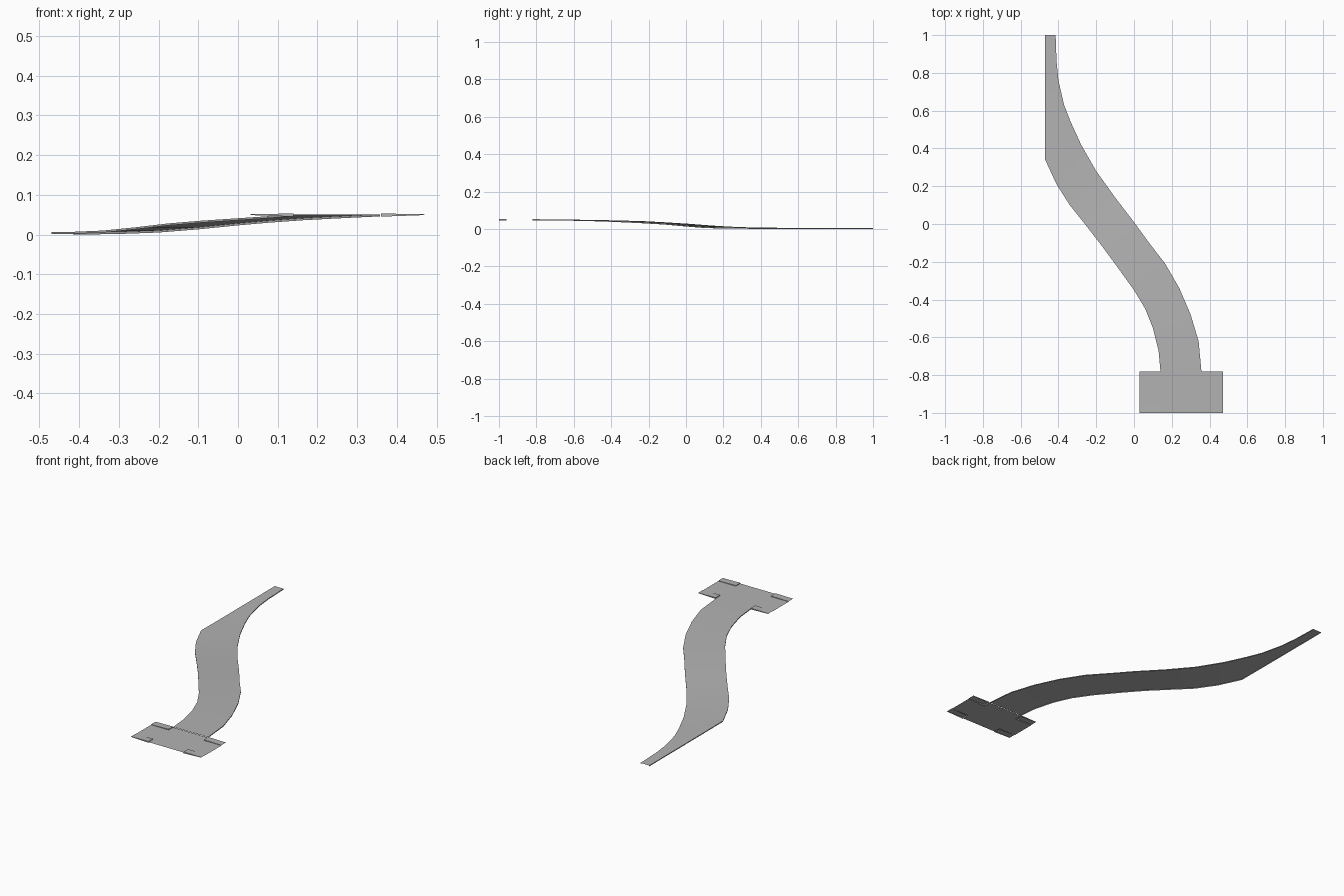
import bpy

if "Cube" in bpy.data.objects:
    bpy.data.objects.remove(bpy.data.objects["Cube"])

grey = bpy.data.materials.new("road_grey")
grey.diffuse_color = (0.45, 0.45, 0.45, 1)
grey.use_nodes = True
grey.node_tree.nodes["Principled BSDF"].inputs["Base Color"].default_value = grey.diffuse_color
LIP = 0.005  # depth of the thin edge skirts


def make_mesh(name, verts, faces):
    mesh = bpy.data.meshes.new(name)
    mesh.from_pydata(verts, [], faces)
    mesh.materials.append(grey)
    mesh.update()
    obj = bpy.data.objects.new(name, mesh)
    bpy.context.collection.objects.link(obj)
    return obj


# Winding road: left x, left y, right x, right y, height
stations = [
    (0.14, -0.78, 0.357, -0.78, 0.051),
    (0.13, -0.67, 0.342, -0.62, 0.050),
    (0.10, -0.55, 0.30, -0.48, 0.048),
    (0.06, -0.45, 0.24, -0.34, 0.045),
    (0.00, -0.35, 0.165, -0.21, 0.041),
    (-0.09, -0.225, 0.08, -0.10, 0.035),
    (-0.175, -0.11, 0.00, 0.01, 0.028),
    (-0.26, 0.00, -0.10, 0.14, 0.018),
    (-0.34, 0.10, -0.20, 0.28, 0.010),
    (-0.41, 0.21, -0.28, 0.42, 0.007),
    (-0.47, 0.34, -0.335, 0.54, 0.006),
    (-0.47, 0.52, -0.37, 0.63, 0.005),
    (-0.47, 0.72, -0.40, 0.76, 0.005),
    (-0.47, 0.86, -0.41, 0.86, 0.005),
    (-0.47, 1.00, -0.415, 1.00, 0.005),
]
verts, faces = [], []
for lx, ly, rx, ry, z in stations:
    verts += [(lx, ly, z - LIP), (lx, ly, z), (rx, ry, z), (rx, ry, z - LIP)]
for i in range(len(stations) - 1):
    a, b = 4 * i, 4 * i + 4
    faces += [(a + k, a + k + 1, b + k + 1, b + k) for k in range(3)]
road = make_mesh("winding_road", verts, faces)
for p in road.data.polygons:
    p.use_smooth = abs(p.normal.z) > 0.5

# Crossing road: flat plate with a strip left open for the pavements
Z = 0.049
make_mesh("crossing_road",
          [(0.03, -0.96, Z), (0.47, -0.96, Z), (0.47, -0.82, Z), (0.03, -0.82, Z),
           (0.14, -1.0, Z), (0.36, -1.0, Z), (0.36, -0.96, Z), (0.14, -0.96, Z),
           (0.14, -0.82, Z), (0.36, -0.82, Z), (0.36, -0.78, Z), (0.14, -0.78, Z)],
          [(0, 1, 2, 3), (4, 5, 6, 7), (8, 9, 10, 11)])


# Four corner pavements: slightly raised strips with walls, open below
def pavement(name, sx, sy):
    xo, xi = 0.25 + sx * 0.22, 0.25 + sx * 0.11
    yo, yi = -0.89 + sy * 0.11, -0.89 + sy * 0.07
    top, low = Z + 0.004, Z - 0.004
    v = [(xo, yo, Z + 0.002), (xi, yo, top), (xi, yi, top), (xo, yi, Z + 0.002),
         (xo, yo, Z), (xi, yo, low), (xi, yi, low), (xo, yi, Z)]
    f = [(0, 1, 2, 3), (0, 4, 5, 1), (1, 5, 6, 2), (2, 6, 7, 3)]
    if sx * sy > 0:  # keep the top facing up
        pass
    else:
        f = [tuple(reversed(q)) for q in f]
    make_mesh(name, v, f)
    obj = bpy.data.objects[name]
    if obj.data.polygons[0].normal.z < 0:
        obj.data.flip_normals()


for sx, side in ((-1, "left"), (1, "right")):
    for sy, end in ((-1, "front"), (1, "back")):
        pavement(f"pavement_{end}_{side}", sx, sy)

# Face the road surface upward
if road.data.polygons[1].normal.z < 0:
    road.data.flip_normals()
